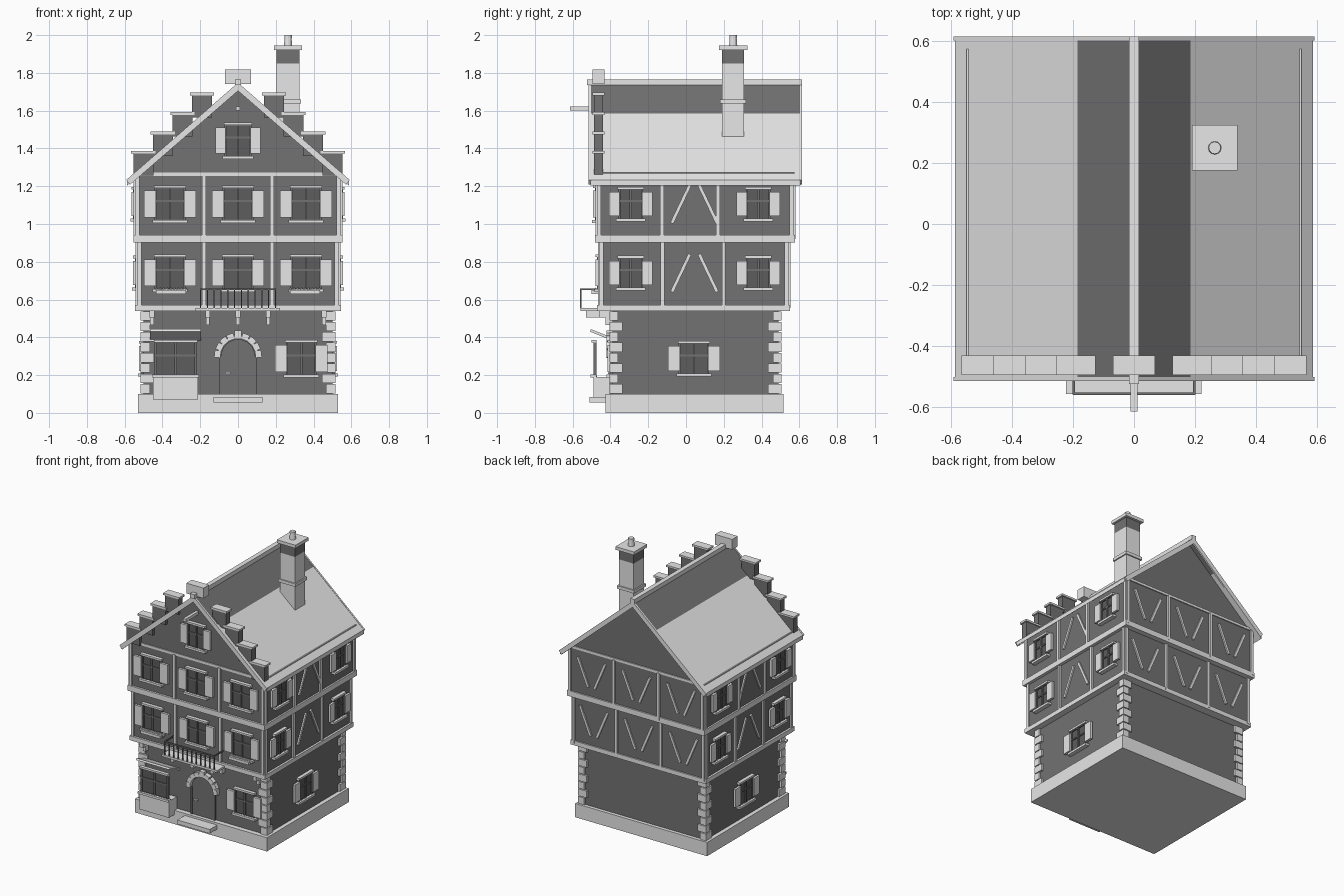
import bpy, bmesh, math
from mathutils import Matrix, Vector

cube = bpy.data.objects.get("Cube")
if cube:
    bpy.data.objects.remove(cube)


def material(name, v):
    m = bpy.data.materials.new(name)
    m.use_nodes = True
    m.diffuse_color = (v, v, v, 1)
    m.node_tree.nodes["Principled BSDF"].inputs["Base Color"].default_value = (v, v, v, 1)
    return m


LIGHT = material("light grey", 0.8)
DARK = material("dark grey", 0.17)
GLASS = material("window grey", 0.11)
parts = {}
I = Matrix.Identity(4)


def part(name, mat):
    if name not in parts:
        parts[name] = (bmesh.new(), mat)
    return parts[name][0]


def box(name, mat, x, y, z, M=I):
    """Box from (low, high) pairs, placed by matrix M."""
    size = [b - a for a, b in (x, y, z)]
    mid = [(a + b) / 2 for a, b in (x, y, z)]
    bmesh.ops.create_cube(part(name, mat), size=1,
                          matrix=M @ Matrix.Translation(mid) @ Matrix.Diagonal((*size, 1)))


def prism(name, mat, pts, y0, y1):
    """Extrude an (x, z) outline along y."""
    bm = part(name, mat)
    f = bm.faces.new([bm.verts.new((x, y0, z)) for x, z in pts])
    ext = bmesh.ops.extrude_face_region(bm, geom=[f], use_keep_orig=True)
    for g in ext["geom"]:
        if isinstance(g, bmesh.types.BMVert):
            g.co.y = y1


def bar(name, mat, a, b, w, depth, M):
    """Slanted timber on a wall between two (u, z) points."""
    d = Vector((b[0] - a[0], 0, b[1] - a[1]))
    turn = Matrix.Rotation(math.atan2(d.x, d.z), 4, 'Y')
    place = M @ Matrix.Translation((a[0], 0, a[1])) @ turn
    box(name, mat, (-w / 2, w / 2), (-depth, 0.005), (0, d.length), place)


def wall(side, offset):
    """Frame of a wall: local x runs along it, local -y points outwards."""
    turn = {"front": 0, "right": 90, "back": 180, "left": -90}[side]
    return Matrix.Rotation(math.radians(turn), 4, 'Z') @ Matrix.Translation((0, -offset, 0))


def window(M, u, z, w, h, shutter=0.063, out=0.0):
    a, b, lo, hi = u - w / 2, u + w / 2, z - h / 2, z + h / 2
    box("window_panes", GLASS, (a, b), (-0.008 - out, 0.002 - out), (lo, hi), M)
    for x in (a, u, b):
        box("window_bars", DARK, (x - 0.006, x + 0.006), (-0.016 - out, -out), (lo, hi), M)
    for t in (lo, z + h * 0.1, hi):
        box("window_bars", DARK, (a, b), (-0.015 - out, -out), (t - 0.005, t + 0.005), M)
    box("window_sills", LIGHT, (a - 0.018, b + 0.018), (-0.03 - out, -out), (lo - 0.012, lo + 0.004), M)
    box("window_lintels", LIGHT, (a - 0.01, b + 0.01), (-0.025 - out, -out), (hi - 0.002, hi + 0.012), M)
    if shutter:
        for x0, x1 in ((a - shutter, a), (b, b + shutter)):
            box("shutters", LIGHT, (x0, x1), (-0.025, -0.008), (lo + 0.018, hi - 0.015), M)


# Plinth and ground floor
box("plinth", LIGHT, (-0.53, 0.53), (-0.425, 0.515), (0, 0.1))
box("ground_floor_wall", DARK, (-0.5, 0.5), (-0.39, 0.49), (0.1, 0.55))
for i in range(8):
    z = 0.1 + i * 0.055
    lx, ly = (0.07, 0.045) if i % 2 else (0.05, 0.07)
    for s in (-1, 1):
        xs = sorted((s * 0.515, s * (0.515 - lx)))
        for ys in ((-0.405, -0.405 + ly), (0.505 - ly, 0.505)):
            box("corner_stones", LIGHT, xs, ys, (z + 0.003, z + 0.052))

# Timbered upper floors: half width, front y, back y, bottom, top, window height, side posts
floors = [("second_floor_wall", 0.53, -0.455, 0.54, 0.555, 0.92, 0.74, (-0.125, 0.2)),
          ("third_floor_wall", 0.54, -0.467, 0.567, 0.92, 1.26, 1.105, (-0.127, 0.17))]
for name, hx, y0, y1, z0, z1, zw, posts in floors:
    box(name, DARK, (-hx, hx), (y0, y1), (z0, z1))
    front, back = wall("front", -y0), wall("back", y1)
    for M in (front, back):
        for u in (-hx + 0.008, -0.18, 0.18, hx - 0.008):
            box("timber_posts", LIGHT, (u - 0.01, u + 0.01), (-0.012, 0.01), (z0, z1), M)
    for u in (-0.36, 0, 0.36):
        window(front, u, zw, 0.15, 0.175)
        for s in (-1, 1):
            bar("timber_braces", LIGHT, (u + s * 0.025, zw - 0.1), (u + s * 0.11, zw + 0.1),
                0.018, 0.01, back)
    for side, d in (("right", 1), ("left", -1)):
        M = wall(side, hx)
        for y in (y0 + 0.008, *posts, y1 - 0.008):
            box("timber_posts", LIGHT, (d * y - 0.01, d * y + 0.01), (-0.012, 0.01), (z0, z1), M)
        for y in (-0.293, 0.383):
            window(M, d * y, zw, 0.12, 0.16, 0.055)
        for s in (-1, 1):
            c = d * 0.045
            bar("timber_braces", LIGHT, (c + s * 0.12, zw - 0.1), (c + s * 0.025, zw + 0.1),
                0.018, 0.01, M)

# Horizontal beams around each storey
box("lower_beam", LIGHT, (-0.545, 0.545), (-0.47, 0.55), (0.54, 0.572))
box("middle_beam", LIGHT, (-0.552, 0.552), (-0.482, 0.578), (0.902, 0.942))
box("upper_beam", LIGHT, (-0.55, 0.55), (-0.474, 0.574), (1.255, 1.273))

# Gables and roof
EAVE, RIDGE, SPLIT, SLOPE = 0.588, 1.745, 0.185, 0.87


def roof_z(x):
    return RIDGE - SLOPE * x


prism("gable_walls", DARK, [(-0.53, 1.245), (0.53, 1.245), (0, 1.715)], -0.467, 0.567)
for s in (-1, 1):
    for name, mat, a, b in (("roof_top", DARK, 0, SPLIT), ("roof_lower", LIGHT, SPLIT, EAVE)):
        prism(name, mat, [(s * a, roof_z(a)), (s * b, roof_z(b)),
                          (s * b, roof_z(b) - 0.03), (s * a, roof_z(a) - 0.03)], -0.505, 0.605)
    for y in (-0.515, 0.603):
        prism("barge_boards", LIGHT, [(0, RIDGE + 0.003), (s * 0.592, roof_z(0.592) + 0.003),
                                      (s * 0.572, roof_z(0.592) - 0.022), (0, RIDGE - 0.04)],
              y, y + 0.012)
box("ridge_beam", LIGHT, (-0.017, 0.017), (-0.525, 0.615), (1.735, 1.766))
box("hoist_beam", LIGHT, (-0.011, 0.011), (-0.615, -0.46), (1.6, 1.622))
window(wall("front", 0.467), 0, 1.44, 0.13, 0.17, 0.055)

# Stepped gable
box("gable_crown", LIGHT, (-0.069, 0.069), (-0.495, -0.432), (1.742, 1.817))
for i in range(4):
    top = 1.695 - i * 0.103
    for s in (-1, 1):
        x = s * (0.191 + i * 0.1035)
        box("gable_steps", DARK, (x - 0.053, x + 0.053), (-0.488, -0.44), (top - 0.13, top - 0.012))
        box("gable_step_caps", LIGHT, (x - 0.064, x + 0.064), (-0.495, -0.432), (top - 0.014, top))

# Chimney
box("chimney_shaft", LIGHT, (0.205, 0.325), (0.19, 0.308), (1.42, 1.85))
box("chimney_band", DARK, (0.205, 0.325), (0.19, 0.308), (1.85, 1.925))
box("chimney_collar", LIGHT, (0.196, 0.334), (0.181, 0.317), (1.638, 1.66))
box("chimney_cap", LIGHT, (0.19, 0.34), (0.175, 0.325), (1.922, 1.945))
for r1, r2, z, h in ((0.022, 0.018, 1.965, 0.05), (0.02, 0.02, 1.992, 0.016)):
    bmesh.ops.create_cone(part("chimney_pot", LIGHT), cap_ends=True, segments=12, radius1=r1,
                          radius2=r2, depth=h, matrix=Matrix.Translation((0.265, 0.25, z)))

# Door with stone arch and step
arc = [math.pi * i / 12 for i in range(13)]
prism("door", DARK, [(-0.09, 0.1), (0.09, 0.1)]
      + [(0.09 * math.cos(a), 0.3 + 0.09 * math.sin(a)) for a in arc], -0.4, -0.385)
for i in range(9):
    M = Matrix.Translation((0, 0, 0.3)) @ Matrix.Rotation(math.pi * (i - 4) / 8.6, 4, 'Y')
    top = 0.136 if i == 4 else 0.125
    box("arch_stones", LIGHT, (-0.019, 0.019), (-0.42, -0.385), (0.092, top), M)
for x in (-0.092, 0.092):
    box("door_jambs", DARK, (x - 0.006, x + 0.006), (-0.406, -0.385), (0.1, 0.3))
box("door_handle", LIGHT, (-0.07, -0.04), (-0.412, -0.4), (0.207, 0.217))
box("door_step", LIGHT, (-0.13, 0.13), (-0.51, -0.42), (0.055, 0.085))

# Ground floor windows
window(wall("front", 0.39), 0.335, 0.287, 0.15, 0.175)
window(wall("right", 0.5), 0.042, 0.287, 0.15, 0.165)
window(wall("left", 0.5), -0.042, 0.287, 0.15, 0.165)

# Shop window, counter and awning
window(wall("front", 0.39), -0.33, 0.287, 0.21, 0.175, 0, 0.085)
box("shop_counter", LIGHT, (-0.45, -0.212), (-0.49, -0.4), (0.07, 0.19))
tilt = Matrix.Translation((-0.33, -0.39, 0.39)) @ Matrix.Rotation(math.radians(-22), 4, 'X')
box("awning", LIGHT, (-0.135, 0.135), (-0.125, 0), (-0.007, 0.007), tilt)

# Balcony with railing
box("balcony_floor", LIGHT, (-0.224, 0.222), (-0.558, -0.45), (0.54, 0.556))
box("balcony_rail", DARK, (-0.2, 0.2), (-0.562, -0.553), (0.65, 0.659))
for s in (-1, 1):
    box("balcony_rail", DARK, (s * 0.198 - 0.004, s * 0.198 + 0.004), (-0.56, -0.45), (0.65, 0.659))
for i in range(12):
    x = -0.198 + i * 0.036
    box("balusters", DARK, (x - 0.003, x + 0.003), (-0.56, -0.554), (0.555, 0.655))

# Brackets under the overhang and balcony
for x, y in ((-0.455, -0.46), (0.455, -0.46), (-0.16, -0.53), (0, -0.53), (0.16, -0.53)):
    box("brackets", LIGHT, (x - 0.013, x + 0.013), (y, -0.385), (0.505, 0.54))
    box("brackets", LIGHT, (x - 0.01, x + 0.01), (-0.425, -0.385), (0.465, 0.505))

# Flower boxes
for u, y, z, w in ((-0.355, -0.455, 0.65, 0.08), (0.355, -0.455, 0.65, 0.08), (-0.33, -0.455, 0.19, 0.1)):
    if z > 0.5:
        box("flower_boxes", LIGHT, (u - w, u + w), (y - 0.045, y), (z - 0.02, z))
    for i in range(9):
        bmesh.ops.create_icosphere(part("flowers", LIGHT), subdivisions=1, radius=0.009,
                                   matrix=Matrix.Translation((u + w * (i - 4) / 4.2, y - 0.025, z + 0.004)))

# Turn every part into an object
for name, (bm, mat) in parts.items():
    bmesh.ops.recalc_face_normals(bm, faces=bm.faces)
    mesh = bpy.data.meshes.new(name)
    bm.to_mesh(mesh)
    bm.free()
    mesh.materials.append(mat)
    bpy.context.collection.objects.link(bpy.data.objects.new(name, mesh))
